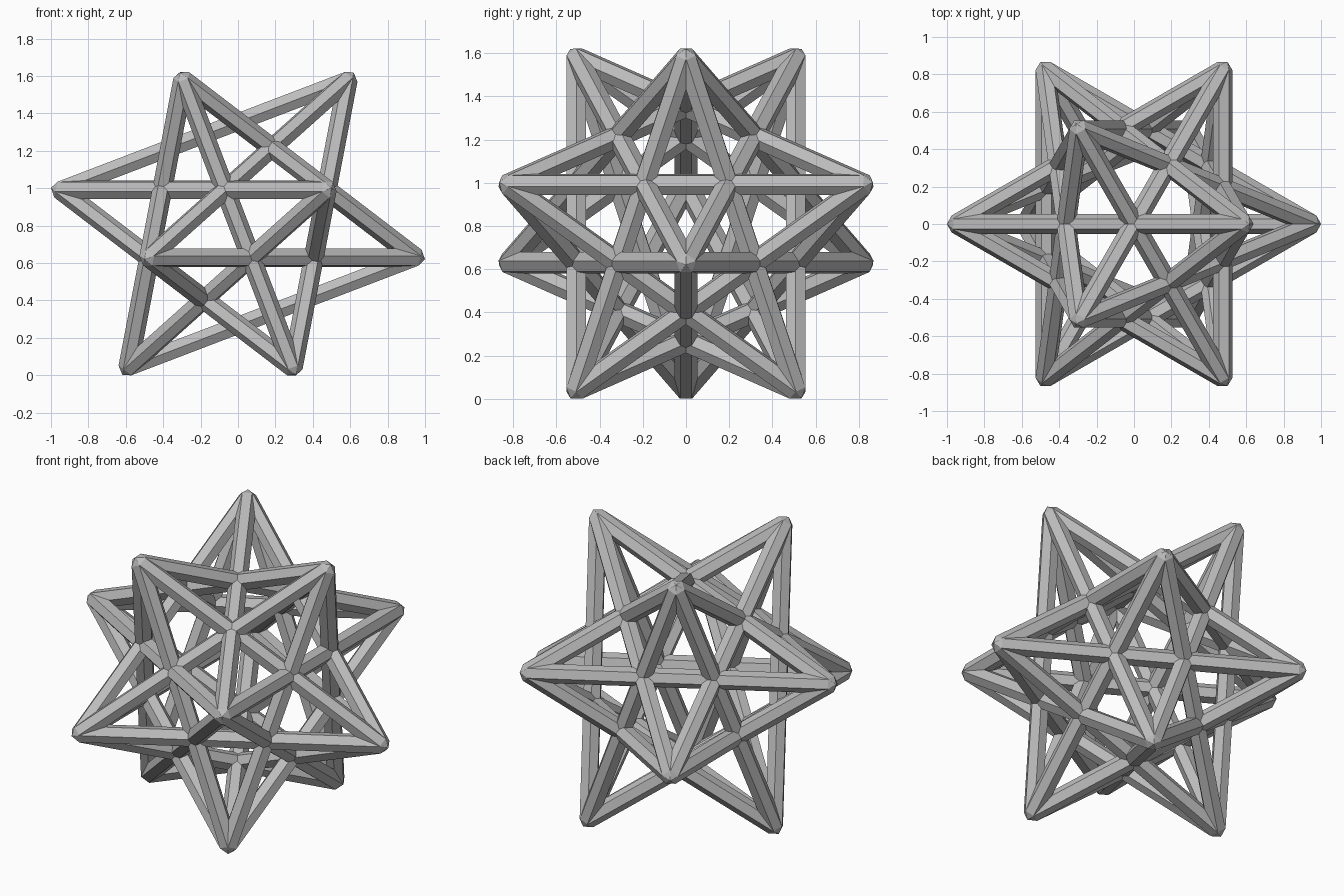
import bpy, bmesh
from math import sqrt, sin, cos, radians
from itertools import combinations
from mathutils import Vector

cube = bpy.data.objects.get("Cube")
if cube:
    bpy.data.objects.remove(cube, do_unlink=True)

PHI = (1 + sqrt(5)) / 2
EDGE = 1.016          # edge of the icosahedron through the strut ends
BAR = 0.053           # radius of the hexagonal struts
TIP = 1.0704 / EDGE   # how far the cap point stands beyond the strut ends

grey = bpy.data.materials.new("grey")
grey.use_nodes = True
colour = (0.5, 0.5, 0.5, 1)
grey.diffuse_color = colour
grey.node_tree.nodes["Principled BSDF"].inputs["Base Color"].default_value = colour


def ring(radius, height, start):
    """Three points around the vertical axis."""
    return [Vector((radius * cos(radians(start + 120 * k)),
                    radius * sin(radians(start + 120 * k)), height)) for k in range(3)]


def hexagon(point, along, outward):
    """Hexagon across a strut, with one flat side facing outward."""
    side = along.cross(outward)
    return [point + BAR * (cos(radians(a)) * outward + sin(radians(a)) * side)
            for a in range(30, 390, 60)]


def add_object(name, bm, lift):
    bmesh.ops.recalc_face_normals(bm, faces=bm.faces)
    bmesh.ops.translate(bm, verts=bm.verts, vec=(0, 0, lift))
    mesh = bpy.data.meshes.new(name)
    bm.to_mesh(mesh)
    bm.free()
    mesh.materials.append(grey)
    obj = bpy.data.objects.new(name, mesh)
    bpy.context.collection.objects.link(obj)


# Twelve spike ends, resting on a three-pointed base
upper = (ring(EDGE / sqrt(3), EDGE * PHI ** 2 / (2 * sqrt(3)), 0)
         + ring(EDGE * PHI / sqrt(3), EDGE / (2 * sqrt(3) * PHI), 180))
ends = upper + [-p for p in upper]
corners = [[p * TIP] for p in ends]

# Thirty struts, each running through two crossings from spike to spike
struts = bmesh.new()
for i, j in combinations(range(len(ends)), 2):
    a, b = ends[i], ends[j]
    if abs((a - b).length - PHI * EDGE) > 0.01:
        continue
    along = (b - a).normalized()
    outward = (a + b).normalized()
    hex_a, hex_b = hexagon(a, along, outward), hexagon(b, along, outward)
    corners[i] += hex_a
    corners[j] += hex_b
    va = [struts.verts.new(p) for p in hex_a]
    vb = [struts.verts.new(p) for p in hex_b]
    struts.faces.new(va)
    struts.faces.new(vb)
    for k in range(6):
        n = (k + 1) % 6
        struts.faces.new((va[k], va[n], vb[n], vb[k]))

# Blunt domed caps joining five struts at each spike
caps = bmesh.new()
for points in corners:
    cap = bmesh.new()
    for p in points:
        cap.verts.new(p)
    bmesh.ops.convex_hull(cap, input=cap.verts)
    loose = [v for v in cap.verts if not v.link_faces]
    bmesh.ops.delete(cap, geom=loose, context='VERTS')
    part = bpy.data.meshes.new("cap_part")
    cap.to_mesh(part)
    cap.free()
    caps.from_mesh(part)
    bpy.data.meshes.remove(part)

lift = -min(v.co.z for bm in (struts, caps) for v in bm.verts)
add_object("struts", struts, lift)
add_object("spike_caps", caps, lift)
